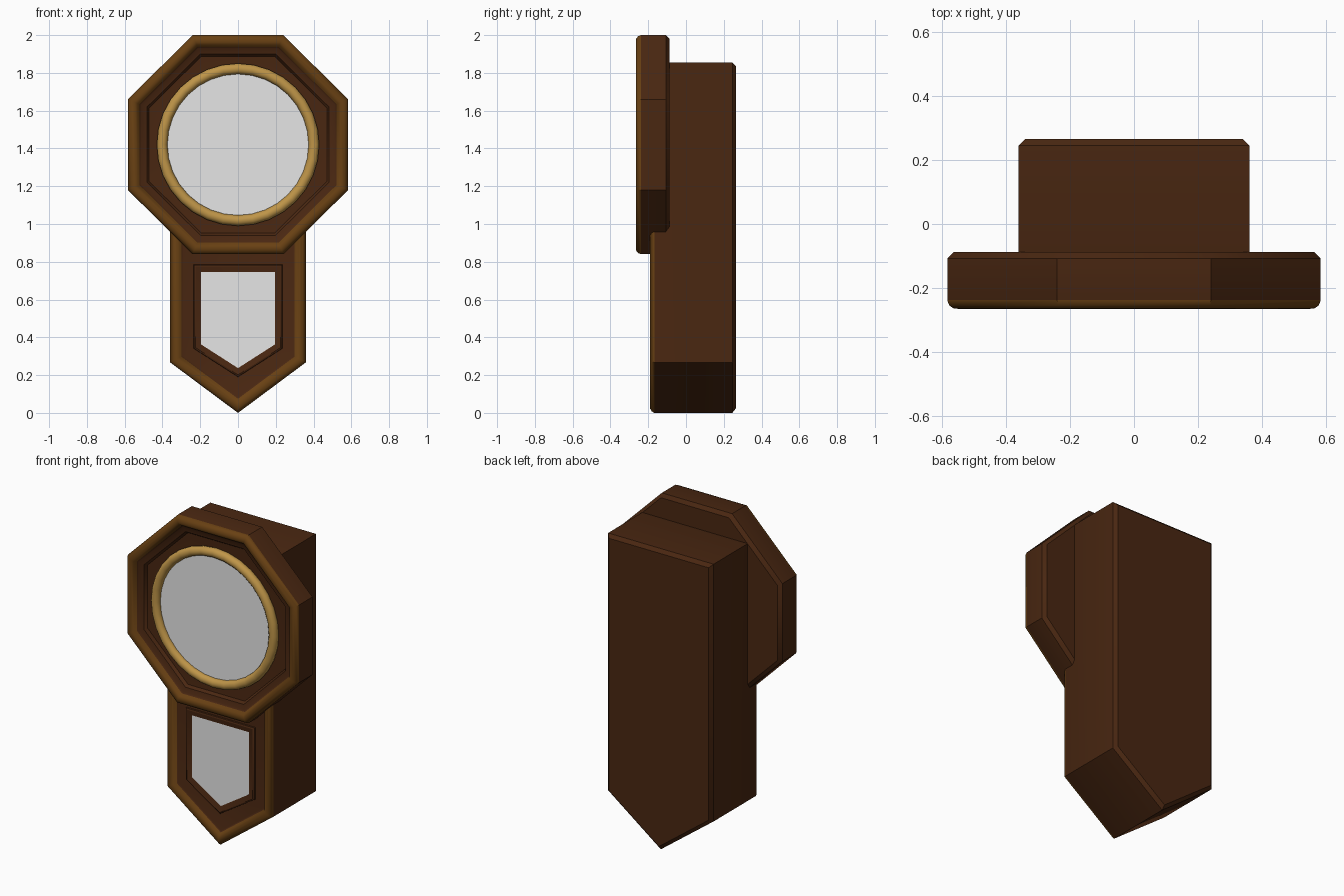
import bpy, bmesh, math
from mathutils import Vector

if "Cube" in bpy.data.objects:
    bpy.data.objects.remove(bpy.data.objects["Cube"])


def material(name, rgb):
    m = bpy.data.materials.new(name)
    m.diffuse_color = (*rgb, 1)
    m.use_nodes = True
    m.node_tree.nodes["Principled BSDF"].inputs["Base Color"].default_value = m.diffuse_color
    return m


DARK = material("dark wood", (0.067, 0.020, 0.0056))
TRIM = material("trim wood", (0.14, 0.052, 0.0065))
GOLD = material("brass", (0.52, 0.30, 0.065))
WHITE = material("pale face", (0.79, 0.79, 0.79))


def inset(pts, d):
    """Move every side of a counter-clockwise convex outline inward by d."""
    out, n = [], len(pts)
    for i in range(n):
        p = Vector(pts[i])
        a = (p - Vector(pts[i - 1])).normalized()
        b = (Vector(pts[(i + 1) % n]) - p).normalized()
        na, nb = Vector((-a.y, a.x)), Vector((-b.y, b.x))
        out.append(p + (na + nb) * (d / (1 + na.dot(nb))))
    return out


def loft(name, outline, profile, mats=(DARK,), trim=(), closed=False):
    """Sweep a list of (inset, y) steps round an outline; trim lists trim-coloured steps."""
    bm = bmesh.new()
    rings = [[bm.verts.new((p.x, y, p.y)) for p in inset(outline, d)]
             for d, y in profile]
    n, count = len(outline), len(rings)
    for k in range(count if closed else count - 1):
        a, b = rings[k], rings[(k + 1) % count]
        for i in range(n):
            j = (i + 1) % n
            f = bm.faces.new((a[i], a[j], b[j], b[i]))
            f.material_index = 1 if k in trim else 0
    if not closed:
        bm.faces.new(rings[0])
        bm.faces.new(rings[-1])
    bmesh.ops.recalc_face_normals(bm, faces=bm.faces[:])
    me = bpy.data.meshes.new(name)
    bm.to_mesh(me)
    bm.free()
    for m in mats:
        me.materials.append(m)
    ob = bpy.data.objects.new(name, me)
    bpy.context.collection.objects.link(ob)
    smooth(ob)
    return ob


def smooth(ob):
    bpy.ops.object.select_all(action='DESELECT')
    ob.select_set(True)
    bpy.context.view_layer.objects.active = ob
    bpy.ops.object.shade_smooth_by_angle(angle=math.radians(40))


CZ = 1.42  # height of the dial centre


def circle(r, n):
    return [(r * math.cos(2 * math.pi * i / n), CZ + r * math.sin(2 * math.pi * i / n))
            for i in range(n)]


# Long case with a pointed bottom and a rounded front moulding
case = [(0, 0), (0.36, 0.268), (0.36, 1.855), (-0.36, 1.855), (-0.36, 0.268)]
loft("case", case,
     [(0.02, 0.265), (0, 0.245), (0, -0.168), (0.006, -0.181), (0.018, -0.19),
      (0.036, -0.19), (0.05, -0.184), (0.06, -0.168), (0.068, -0.165)],
     (DARK, TRIM), trim=range(2, 7))

# Octagonal head with rounded rim, inner step and recessed panel
h, s = 0.58, 0.24
octagon = [(s, CZ - h), (0.583, CZ - s), (0.583, CZ + s), (s, CZ + h),
           (-s, CZ + h), (-0.583, CZ + s), (-0.583, CZ - s), (-s, CZ - h)]
loft("octagon_head", octagon,
     [(0.02, -0.087), (0, -0.107), (0, -0.238), (0.006, -0.254), (0.02, -0.264),
      (0.038, -0.265), (0.052, -0.258), (0.062, -0.24), (0.07, -0.235),
      (0.10, -0.228), (0.112, -0.21), (0.17, -0.205)],
     (DARK, TRIM), trim=range(2, 7))

# Brass ring round the dial
tube = [(0.028 - 0.028 * math.cos(t), -0.225 - 0.027 * math.sin(t))
        for t in (2 * math.pi * i / 12 for i in range(12))]
loft("dial_ring", circle(0.43, 32), tube, (GOLD,), closed=True)

# Dial plate
loft("dial", circle(0.385, 32), [(0, -0.212), (0, -0.221)], (WHITE,))

# Pendulum window and its sloped frame
window = [(0, 0.237), (0.195, 0.362), (0.195, 0.745), (-0.195, 0.745), (-0.195, 0.362)]
loft("window_frame", window,
     [(-0.04, -0.16), (-0.038, -0.174), (-0.03, -0.178), (0, -0.169), (0, -0.16)],
     closed=True)
loft("window", window, [(-0.002, -0.161), (-0.002, -0.1685)], (WHITE,))
